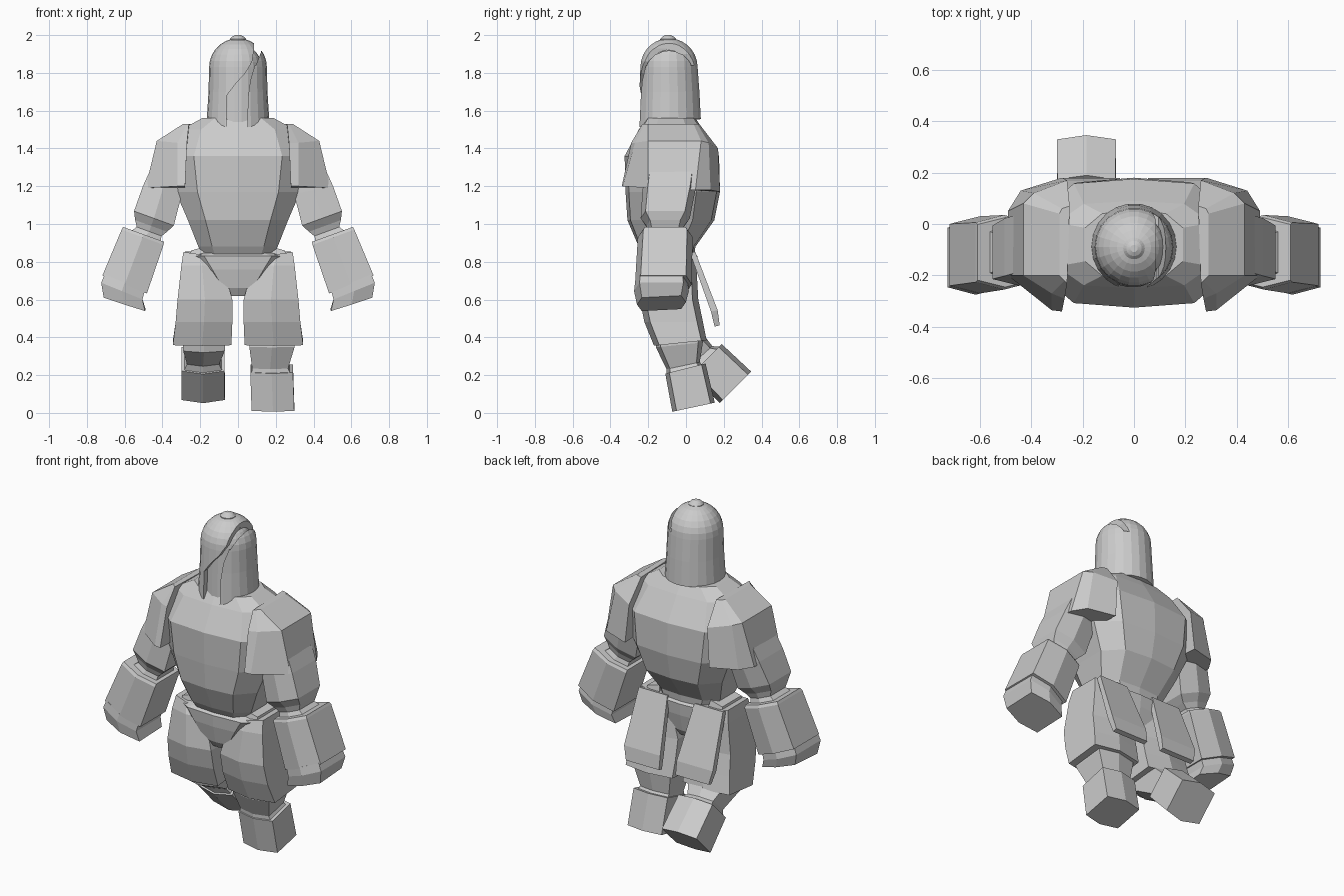
import bpy, bmesh
from math import radians, sin, cos, pi
from mathutils import Vector, Euler

if "Cube" in bpy.data.objects:
    bpy.data.objects.remove(bpy.data.objects["Cube"])

GREY = (0.6, 0.6, 0.6, 1)
grey = bpy.data.materials.new("plain_grey")
grey.use_nodes = True
grey.diffuse_color = GREY
grey.node_tree.nodes["Principled BSDF"].inputs["Base Color"].default_value = GREY

HEX = [(-1, -.8), (0, -1), (1, -.8), (1, .8), (0, 1), (-1, .8)]
TRUNK = [(-.65, -.93), (0, -1), (.65, -.93), (1, -.5), (1, .5),
         (.65, .93), (0, 1), (-.65, .93), (-1, .5), (-1, -.5)]
BOX = [(-1, -1), (1, -1), (1, 1), (-1, 1)]
ROUND = [(cos(i * pi / 11), sin(i * pi / 11)) for i in range(22)]


def ring(profile, centre, w, d, pitch=0, roll=0):
    """Scaled outline, pitched about x and rolled about y."""
    turn = Euler((radians(pitch), radians(roll), 0)).to_matrix()
    return [Vector(centre) + turn @ Vector((x * w, y * d, 0)) for x, y in profile]


def loft(name, rings, side=1):
    """Skin a stack of equal outlines; side=-1 mirrors it."""
    bm = bmesh.new()
    rows = [[bm.verts.new((p[0] * side, p[1], p[2])) for p in r] for r in rings]
    n = len(rows[0])
    for a, b in zip(rows, rows[1:]):
        for i in range(n):
            bm.faces.new((a[i], a[(i + 1) % n], b[(i + 1) % n], b[i]))
    bm.faces.new(rows[0])
    bm.faces.new(rows[-1])
    bmesh.ops.recalc_face_normals(bm, faces=bm.faces)
    mesh = bpy.data.meshes.new(name)
    bm.to_mesh(mesh)
    bm.free()
    mesh.materials.append(grey)
    ob = bpy.data.objects.new(name, mesh)
    bpy.context.collection.objects.link(ob)
    return ob


def limb(name, profile, rows, side=1):
    return loft(name, [ring(profile, *row) for row in rows], side)


# Torso and pelvis
limb("torso", TRUNK, [
    ((0, -.08, .80), .17, .12), ((0, -.10, .88), .21, .15),
    ((0, -.08, 1.02), .265, .23), ((0, -.07, 1.17), .33, .25),
    ((0, -.075, 1.36), .36, .25), ((0, -.08, 1.5), .30, .17),
    ((0, -.08, 1.56), .19, .13)])
limb("pelvis", TRUNK, [
    ((0, -.09, .62), .08, .10), ((0, -.09, .66), .12, .125),
    ((0, -.09, .76), .21, .145), ((0, -.09, .83), .275, .15),
    ((0, -.09, .85), .20, .12)])

# Shoulders, arms and hips
for s, word in ((1, "left"), (-1, "right")):
    loft(word + "_shoulder_pad", [
        [(.28, -.34, 1.2), (.32, -.335, 1.2), (.49, -.2, 1.19), (.49, .05, 1.18),
         (.44, .13, 1.18), (.28, .18, 1.17)],
        [(.27, -.29, 1.43), (.32, -.27, 1.43), (.43, -.2, 1.44), (.43, .08, 1.44),
         (.39, .12, 1.43), (.26, .17, 1.4)],
        [(.26, -.23, 1.53), (.27, -.22, 1.53), (.29, -.2, 1.53), (.29, .04, 1.53),
         (.28, .06, 1.53), (.25, .07, 1.53)]], s)
    limb(word + "_upper_arm", HEX, [
        ((.37, -.08, 1.26), .10, .14, 0, -10), ((.40, -.09, 1.18), .105, .14, 0, -12),
        ((.445, -.11, 1.03), .112, .13, 0, -20), ((.46, -.11, .99), .09, .10, 0, -20),
        ((.47, -.11, .96), .07, .09, 0, -20), ((.50, -.11, .92), .09, .11, 0, -20)], s)
    limb(word + "_forearm", HEX, [
        ((.50, -.11, .945), .115, .135, 0, -20), ((.505, -.11, .93), .118, .145, 0, -20),
        ((.60, -.12, .68), .127, .15, 0, -22)], s)
    limb(word + "_hand", HEX, [
        ((.60, -.13, .69), .115, .14, 0, -22), ((.615, -.13, .645), .118, .145, 0, -22),
        ((.60, -.13, .58), .115, .13, 3, -18)], s)
    limb(word + "_hip_block", BOX, [
        ((.21, -.08, .79), .06, .11, 0, 15), ((.21, -.08, .87), .04, .09, 0, 15)], s)
    limb(word + "_thigh_armour", HEX, [
        ((.205, -.08, .84), .085, .12, 0, -8), ((.19, -.085, .78), .11, .14),
        ((.175, -.09, .60), .145, .155), ((.18, -.065, .48), .15, .155),
        ((.19, -.03, .37), .155, .14, 6)], s)
    limb(word + "_rear_plate", BOX, [
        ((.165, .165, .46), .11, .014, 15), ((.175, .15, .54), .12, .018, 15),
        ((.185, .035, .85), .095, .014, 15)], s)

# Standing leg
limb("left_lower_leg", HEX, [
    ((.18, -.03, .45), .12, .12), ((.18, -.035, .36), .12, .125, 6),
    ((.17, -.015, .25), .095, .09, 12), ((.175, -.005, .22), .105, .10, 14)])
limb("left_foot", HEX, [
    ((.178, -.003, .235), .113, .11, 14), ((.185, .04, .03), .113, .115, 12)])

# Leg kicked back
limb("right_lower_leg", HEX, [
    ((.18, -.04, .46), .11, .12), ((.18, -.01, .36), .11, .12, 20),
    ((.185, .08, .30), .085, .08, 42), ((.185, .11, .28), .10, .10, 44)], -1)
limb("right_foot", HEX, [
    ((.185, .11, .285), .113, .112, 45), ((.185, .262, .135), .115, .118, 45)], -1)


# Helmet shell with a lowered front rim, and the head inside it
def dome(name, radius, foot, steps=7):
    rows = [((0, -.088, foot), radius * 1.08, radius * 1.1),
            ((0, -.088, 1.70), radius * 1.02, radius * 1.05)]
    for i in range(steps):
        a = i / steps * pi / 2
        rows.append(((0, -.09, 1.83 + sin(a) * radius), radius * cos(a), radius * cos(a)))
    return limb(name, ROUND, rows)


helmet = dome("helmet", .153, 1.555)
for v in helmet.data.vertices:
    if v.co.z < 1.6 and v.co.y < -.18:
        v.co.z -= (-.18 - v.co.y) * .65
dome("head", .125, 1.5)
limb("helmet_knob", ROUND, [
    ((0, -.095, z), r, r) for z, r in ((1.96, .042), (1.98, .042), (1.992, .03), (2, .014))])

# Curved slit cut through the helmet, its upper end running over the side
lower = [(-.06, 1.4), (-.06, 1.68), (-.01, 1.745), (.04, 1.80), (.075, 1.86), (.085, 1.93),
         (.12, 1.93), (.095, 1.86), (.065, 1.76), (.052, 1.66), (.05, 1.4)]
upper = [(.07, 1.84), (.085, 1.9), (.085, 2), (.14, 2), (.122, 1.91), (.095, 1.84)]
for outline, back in ((lower, -.1), (upper, .1)):
    cutter = loft("slit_cutter", [[(x, y, z) for x, z in outline] for y in (-.4, back)])
    cutter.hide_render = True
    cut = helmet.modifiers.new("slit", "BOOLEAN")
    cut.operation = "DIFFERENCE"
    cut.object = cutter
    bpy.context.view_layer.objects.active = helmet
    bpy.ops.object.modifier_apply(modifier=cut.name)
    bpy.data.objects.remove(cutter)
# Keep the inner head showing through by dropping the cut's solid back walls
bm = bmesh.new()
bm.from_mesh(helmet.data)
inner = [f for f in bm.faces if f.normal.y < -.9 and f.calc_center_median().y > -.11
         and abs(f.calc_center_median().x) < .14]
bmesh.ops.delete(bm, geom=inner, context="FACES")
bm.to_mesh(helmet.data)
bm.free()
